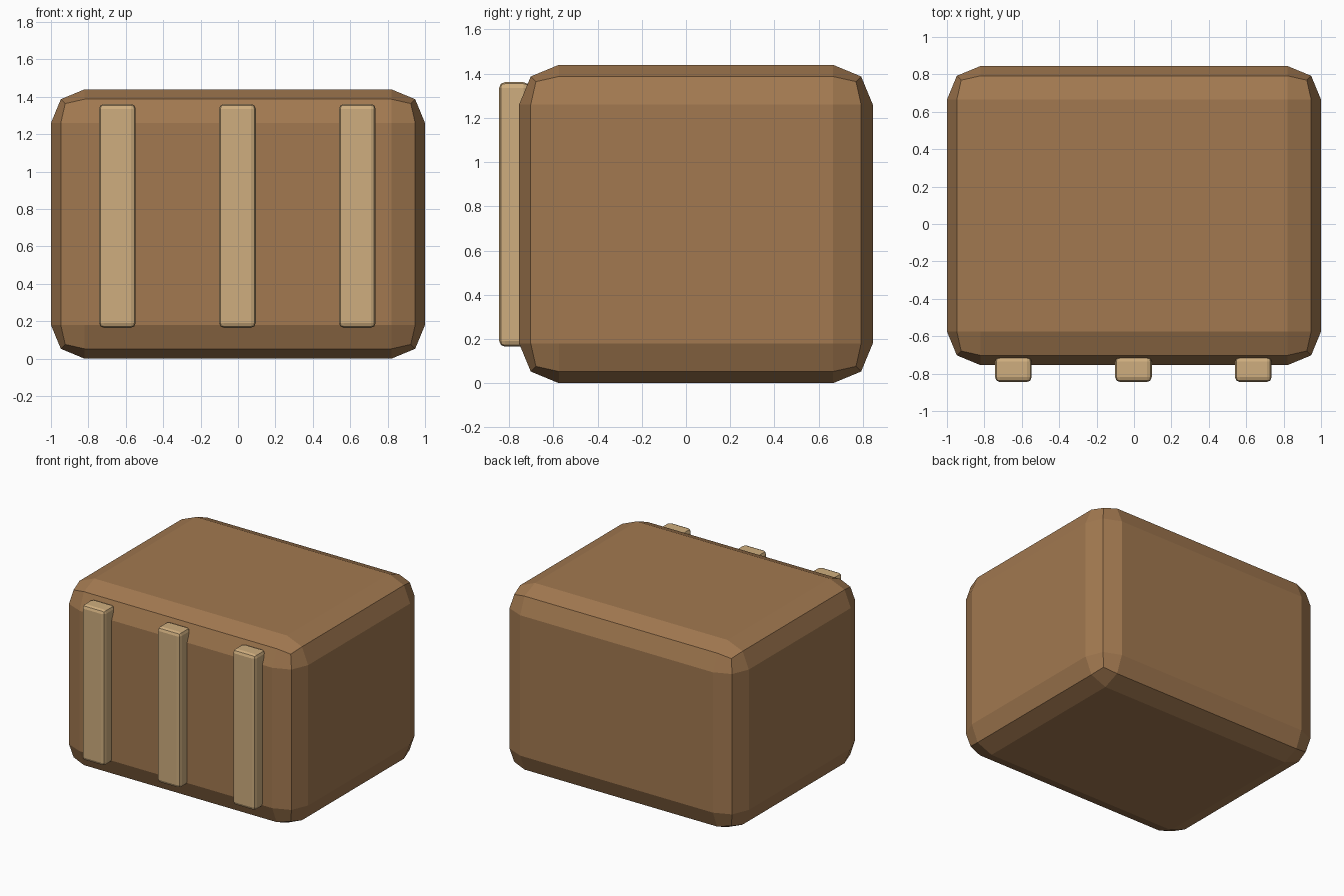
import bpy

if "Cube" in bpy.data.objects:
    bpy.data.objects.remove(bpy.data.objects["Cube"])


def material(name, rgb):
    m = bpy.data.materials.new(name)
    m.diffuse_color = (*rgb, 1)
    m.use_nodes = True
    m.node_tree.nodes["Principled BSDF"].inputs["Base Color"].default_value = m.diffuse_color
    return m


def bevelled_box(name, lo, hi, width, segments, mat):
    bpy.ops.mesh.primitive_cube_add(size=1, location=[(a + b) / 2 for a, b in zip(lo, hi)])
    ob = bpy.context.object
    ob.name = name
    ob.scale = [b - a for a, b in zip(lo, hi)]
    bpy.ops.object.transform_apply(location=False, rotation=False, scale=True)
    bev = ob.modifiers.new("bevel", 'BEVEL')
    bev.width = width
    bev.segments = segments
    ob.data.materials.append(mat)
    return ob


brown = material("brown", (0.36, 0.19, 0.08))
tan = material("tan", (0.62, 0.42, 0.21))

# Main block with wide two-step chamfers
bevelled_box("body", (-1, -0.755, 0), (1, 0.845, 1.44), 0.18, 2, brown)

# Three upright slats on the front
for i, x in enumerate((-0.645, -0.003, 0.638)):
    bevelled_box(f"front_slat_{i + 1}", (x - 0.098, -0.845, 0.165),
                 (x + 0.098, -0.71, 1.362), 0.026, 2, tan)
